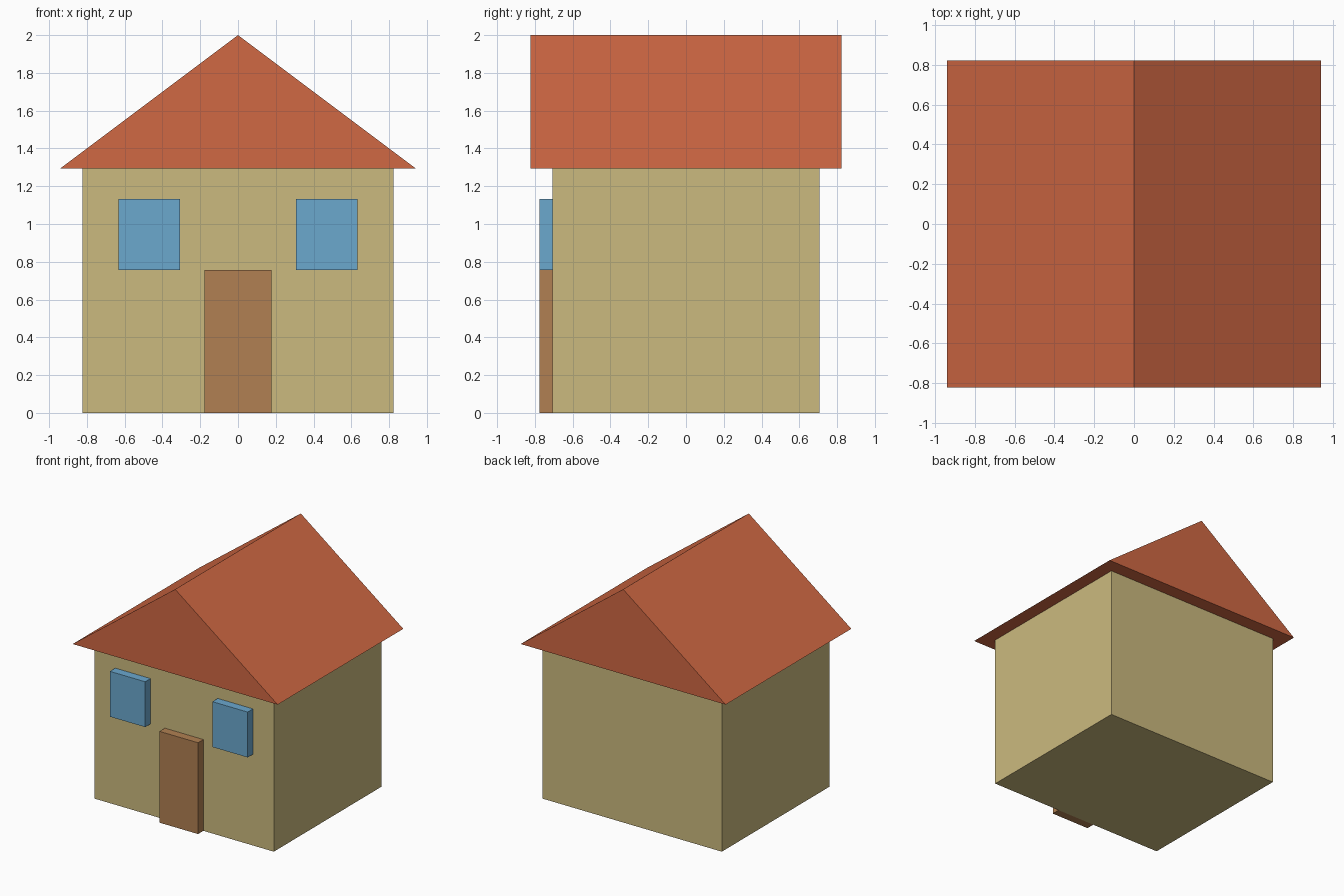
import bpy
import bmesh

if "Cube" in bpy.data.objects:
    bpy.data.objects.remove(bpy.data.objects["Cube"], do_unlink=True)


def material(name, rgb):
    mat = bpy.data.materials.new(name)
    mat.use_nodes = True
    colour = (*rgb, 1.0)
    mat.diffuse_color = colour
    mat.node_tree.nodes["Principled BSDF"].inputs["Base Color"].default_value = colour
    return mat


def prism(name, profile, y_front, y_back, mat):
    """Extrude an (x, z) outline from front to back."""
    bm = bmesh.new()
    face = bm.faces.new([bm.verts.new((x, y_front, z)) for x, z in profile])
    extruded = bmesh.ops.extrude_face_region(bm, geom=[face], use_keep_orig=True)
    for item in extruded["geom"]:
        if isinstance(item, bmesh.types.BMVert):
            item.co.y = y_back
    bmesh.ops.recalc_face_normals(bm, faces=bm.faces)
    mesh = bpy.data.meshes.new(name)
    bm.to_mesh(mesh)
    bm.free()
    mesh.materials.append(mat)
    obj = bpy.data.objects.new(name, mesh)
    bpy.context.collection.objects.link(obj)
    return obj


def rectangle(x, half_width, bottom, top):
    return [(x - half_width, bottom), (x + half_width, bottom),
            (x + half_width, top), (x - half_width, top)]


wall_mat = material("sand_wall", (0.60, 0.49, 0.21))
roof_mat = material("terracotta_roof", (0.63, 0.138, 0.056))
door_mat = material("brown_door", (0.44, 0.216, 0.084))
window_mat = material("blue_window", (0.147, 0.392, 0.617))

eaves = 1.295
wall_y = 0.706
panel_y = -0.776

# House body and gabled roof
prism("walls", rectangle(0, 0.823, 0, eaves), -wall_y, wall_y, wall_mat)
prism("roof", [(-0.94, eaves), (0.94, eaves), (0, 2)], -0.823, 0.823, roof_mat)

# Door and windows standing proud of the front wall
prism("door", rectangle(0, 0.177, 0, 0.757), panel_y, -wall_y, door_mat)
for side, sign in (("left", 1), ("right", -1)):
    prism(side + "_window", rectangle(sign * 0.47, 0.162, 0.757, 1.133),
          panel_y, -wall_y, window_mat)
